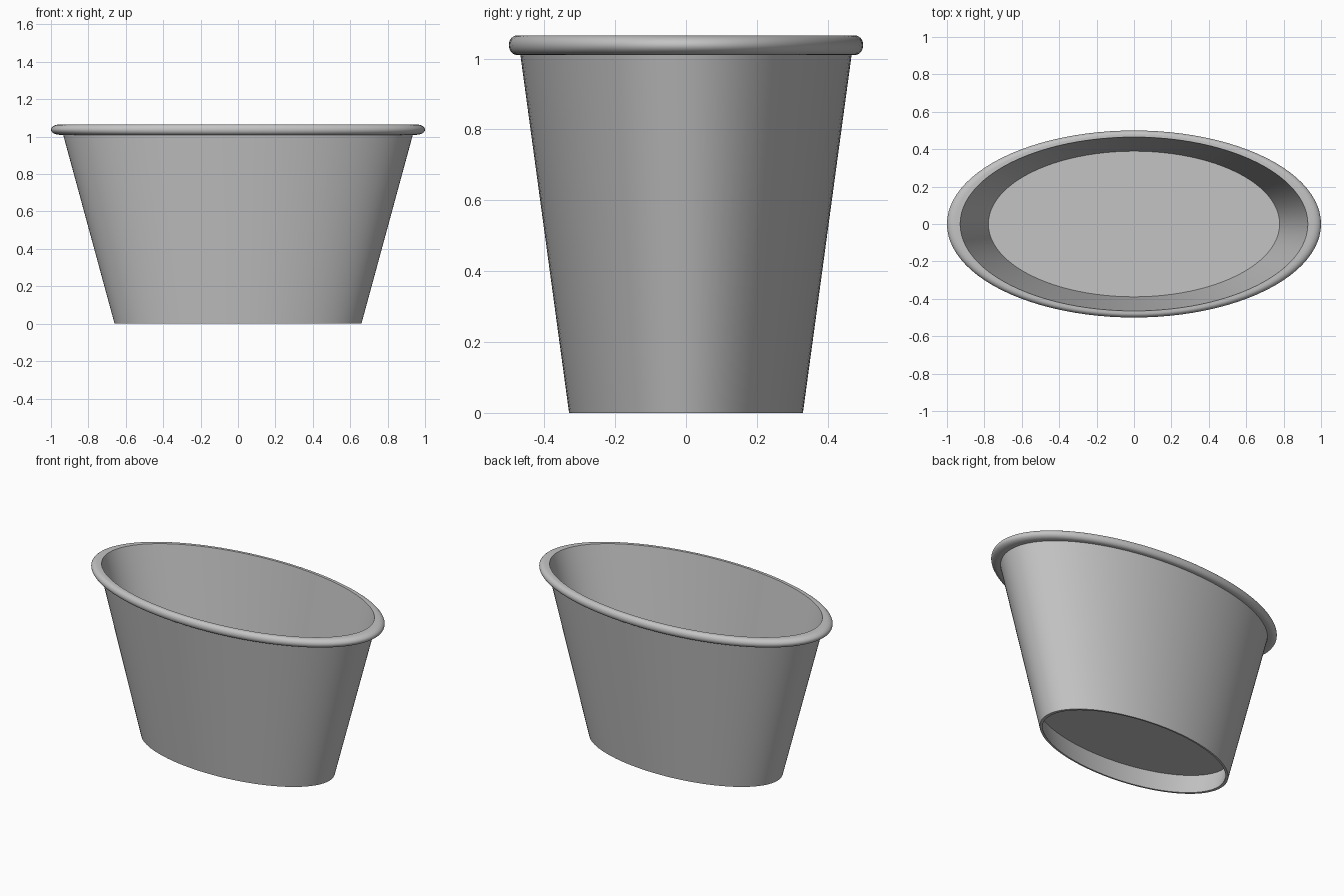
import bpy
import bmesh
import math

cube = bpy.data.objects.get("Cube")
if cube:
    bpy.data.objects.remove(cube)

SEGMENTS = 96
DEPTH_RATIO = 0.5      # oval: half as deep as wide
SLOPE = 0.272          # outward flare of the wall

grey = bpy.data.materials.new("plain grey")
grey.use_nodes = True
colour = (0.55, 0.55, 0.55, 1)
grey.diffuse_color = colour
grey.node_tree.nodes["Principled BSDF"].inputs["Base Color"].default_value = colour


def lathe(name, profile):
    """Sweep a closed (radius, z) profile around an oval; radius 0 makes a pole."""
    bm = bmesh.new()
    rings = []
    for r, z in profile:
        if r == 0:
            rings.append([bm.verts.new((0, 0, z))] * SEGMENTS)
            continue
        angles = [math.tau * i / SEGMENTS for i in range(SEGMENTS)]
        rings.append([bm.verts.new((r * math.cos(a), r * DEPTH_RATIO * math.sin(a), z))
                      for a in angles])
    for low, high in zip(rings, rings[1:] + rings[:1]):
        for i in range(SEGMENTS):
            j = (i + 1) % SEGMENTS
            corners = list(dict.fromkeys((low[i], low[j], high[j], high[i])))
            if len(corners) > 2:
                bm.faces.new(corners)
    bmesh.ops.recalc_face_normals(bm, faces=bm.faces)
    mesh = bpy.data.meshes.new(name)
    bm.to_mesh(mesh)
    bm.free()
    mesh.materials.append(grey)
    obj = bpy.data.objects.new(name, mesh)
    bpy.context.collection.objects.link(obj)
    bpy.ops.object.select_all(action="DESELECT")
    obj.select_set(True)
    bpy.context.view_layer.objects.active = obj
    bpy.ops.object.shade_smooth_by_angle(angle=math.radians(35))
    return obj


def outer(z):
    return 0.66 + SLOPE * z


def inner(z):
    return outer(z) - 0.02


# Flared wall, open at both ends
TOP = 1.05
lathe("tub_wall", [(outer(0), 0), (outer(TOP), TOP), (inner(TOP), TOP), (inner(0), 0)])

# Raised floor block, recessed above the foot
LOW, HIGH = 0.13, 0.51
lathe("tub_floor", [(0, LOW), (inner(LOW) + 0.005, LOW),
                    (inner(HIGH) + 0.005, HIGH), (0, HIGH)])

# Rolled rim: flat top with a rounded outer edge
MID, HALF, START = 1.0375, 0.0275, 0.955
arc = [math.pi * (i / 12 - 0.5) for i in range(13)]
rounded = [(START + 0.045 * math.cos(a), MID + HALF * math.sin(a)) for a in arc]
lathe("rolled_rim", [(inner(MID - HALF), MID - HALF)] + rounded
      + [(inner(MID + HALF), MID + HALF)])
